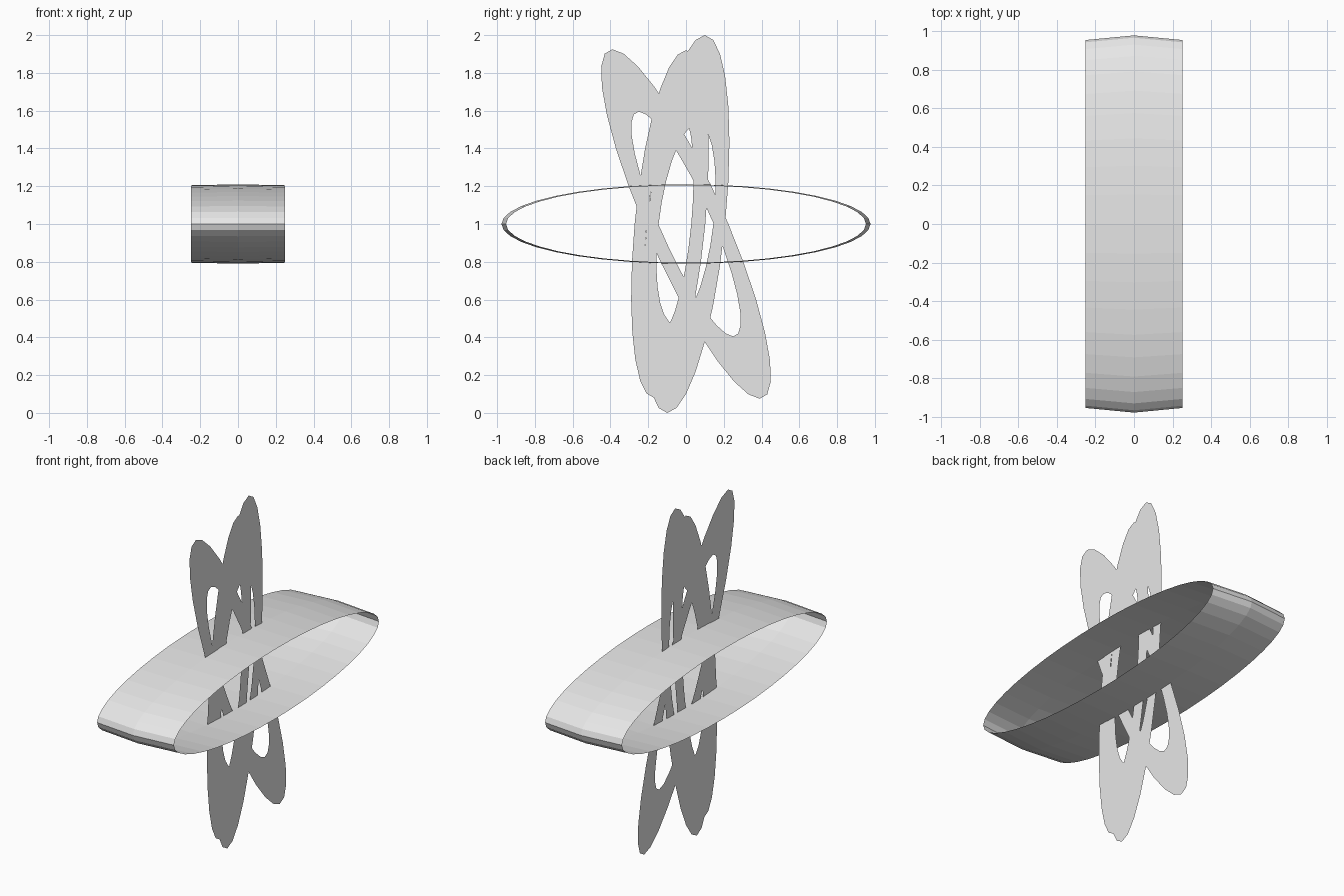
import bpy, math

if "Cube" in bpy.data.objects:
    bpy.data.objects.remove(bpy.data.objects["Cube"])

grey = bpy.data.materials.new("light grey")
grey.diffuse_color = (0.8, 0.8, 0.8, 1)
grey.use_nodes = True
grey.node_tree.nodes["Principled BSDF"].inputs["Base Color"].default_value = grey.diffuse_color


def add_mesh(name, verts, faces):
    mesh = bpy.data.meshes.new(name)
    mesh.from_pydata(verts, [], faces)
    mesh.materials.append(grey)
    obj = bpy.data.objects.new(name, mesh)
    bpy.context.collection.objects.link(obj)
    return obj


def bridge(loops, n):
    return [(k * n + i, k * n + (i + 1) % n, (k + 1) * n + (i + 1) % n, (k + 1) * n + i)
            for k in range(loops - 1) for i in range(n)]


def slanted_ellipse(x, cy, height, lean, width, n):
    """Ellipse in the side plane; lean is the sideways shift of its top point."""
    return [(x, cy + lean * math.cos(t) + width * math.sin(t), 1 + height * math.cos(t))
            for t in (2 * math.pi * i / n for i in range(n))]


# Wide horizontal band, slightly bulged along its middle
N = 40
verts = []
for x, ry, rz in ((-0.25, 0.953, 0.205), (0, 0.977, 0.21), (0.25, 0.953, 0.205)):
    verts += slanted_ellipse(x, 0, rz, 0, ry, N)
add_mesh("horizontal_band", verts, [f[::-1] for f in bridge(3, N)])

# Flat upright rings: name, x, outer ellipse, inner ellipse (centre, height, lean, width)
N = 28
rings = [
    ("leaning_ring", -0.001, (0, 0.925, -0.39, 0.2245), (0, 0.595, -0.25, 0.147)),
    ("upright_ring", 0, (0, 1.0, 0.1, 0.207), (0, 0.53, 0.06, 0.145)),
    ("offset_ring", 0.001, (-0.085, 0.92, 0.085, 0.187), (-0.09, 0.592, 0.055, 0.118)),
]
for name, x, outer, inner in rings:
    verts = slanted_ellipse(x, *outer, N) + slanted_ellipse(x, *inner, N)
    add_mesh(name, verts, [f[::-1] for f in bridge(2, N)])
